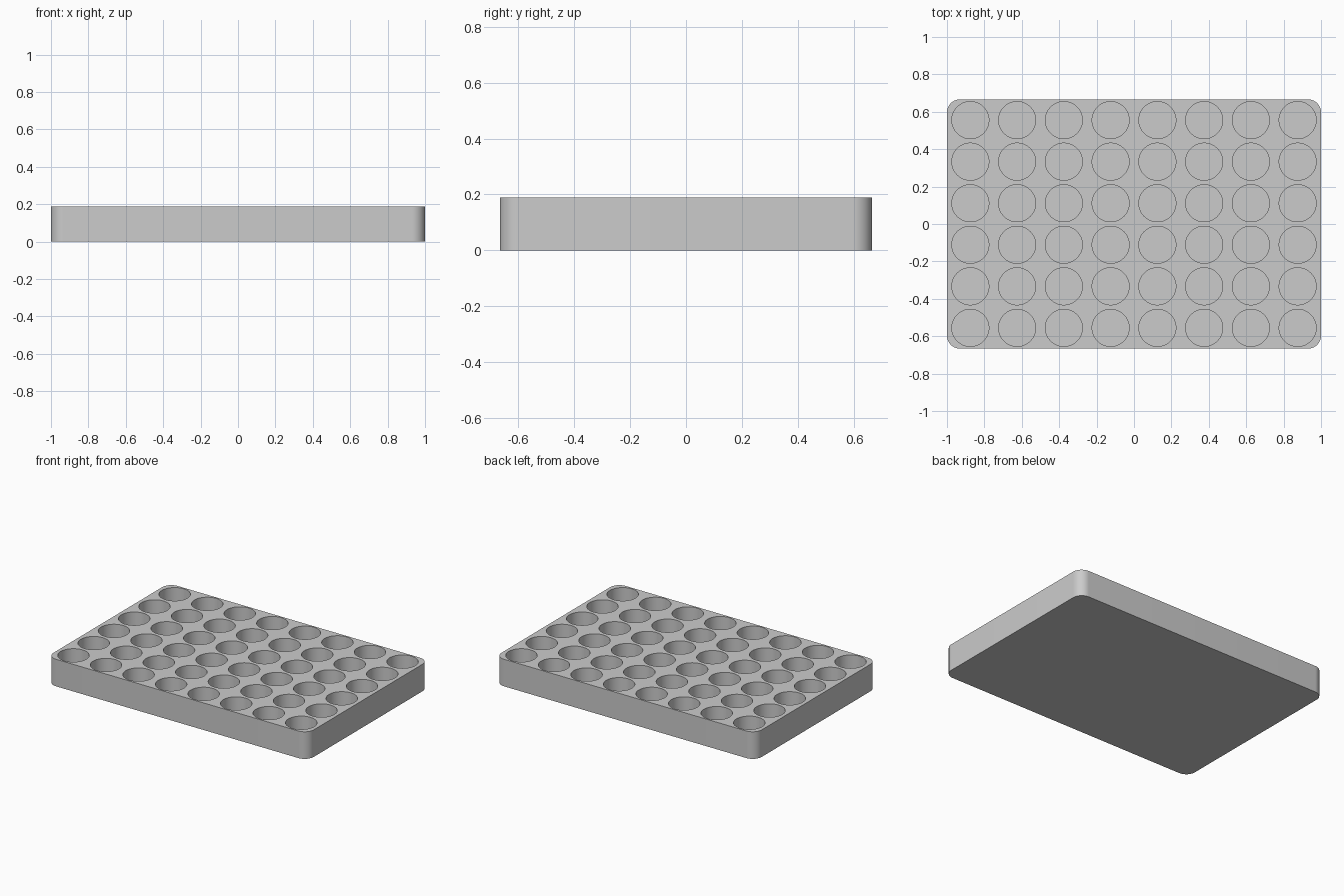
import bpy
import bmesh
from math import cos, sin, pi

cube = bpy.data.objects.get("Cube")
if cube:
    bpy.data.objects.remove(cube, do_unlink=True)

LENGTH, WIDTH, HEIGHT = 2.0, 1.333, 0.188
CORNER = 0.07
COLUMNS, ROWS = 8, 6
WELL_RADIUS, WELL_FLOOR = 0.099, 0.03
WELL_SIDES, CORNER_STEPS = 64, 16


def arc(cx, cy, radius, start, sweep, count):
    """Points along an arc, both ends included."""
    angles = [start + sweep * i / (count - 1) for i in range(count)]
    return [(cx + radius * cos(a), cy + radius * sin(a)) for a in angles]


def rounded_rectangle():
    x, y = LENGTH / 2 - CORNER, WIDTH / 2 - CORNER
    points = []
    for i, (sx, sy) in enumerate([(1, 1), (-1, 1), (-1, -1), (1, -1)]):
        points += arc(sx * x, sy * y, CORNER, i * pi / 2, pi / 2, CORNER_STEPS)
    return points


def pocket(bm, points, floor):
    """Vertical wall from the top rim down to a flat cap; returns the rim edges."""
    rim = [bm.verts.new((x, y, HEIGHT)) for x, y in points]
    low = [bm.verts.new((x, y, floor)) for x, y in points]
    bm.faces.new(low)
    edges = []
    for i in range(len(rim)):
        j = (i + 1) % len(rim)
        bm.faces.new((rim[i], rim[j], low[j], low[i]))
        edges.append(bm.edges.get((rim[i], rim[j])))
    return edges


bm = bmesh.new()

# Outer wall and underside
rims = pocket(bm, rounded_rectangle(), 0)

# Grid of round blind wells
for col in range(COLUMNS):
    for row in range(ROWS):
        x = (col + 0.5) * LENGTH / COLUMNS - LENGTH / 2
        y = (row + 0.5) * WIDTH / ROWS - WIDTH / 2
        circle = arc(x, y, WELL_RADIUS, 0, 2 * pi, WELL_SIDES + 1)[:-1]
        rims += pocket(bm, circle, WELL_FLOOR)

# Top face pierced by the wells
bmesh.ops.triangle_fill(bm, edges=rims, use_beauty=True, normal=(0, 0, 1))
bmesh.ops.recalc_face_normals(bm, faces=bm.faces)

mesh = bpy.data.meshes.new("well_tray")
bm.to_mesh(mesh)
bm.free()
tray = bpy.data.objects.new("well_tray", mesh)
bpy.context.collection.objects.link(tray)

# Plain grey material
grey = bpy.data.materials.new("light_grey")
grey.use_nodes = True
colour = (0.6, 0.6, 0.6, 1)
grey.diffuse_color = colour
grey.node_tree.nodes["Principled BSDF"].inputs["Base Color"].default_value = colour
mesh.materials.append(grey)

# Smooth round walls, sharp rims
bpy.ops.object.select_all(action="DESELECT")
tray.select_set(True)
bpy.context.view_layer.objects.active = tray
bpy.ops.object.shade_smooth_by_angle(angle=pi / 6)
